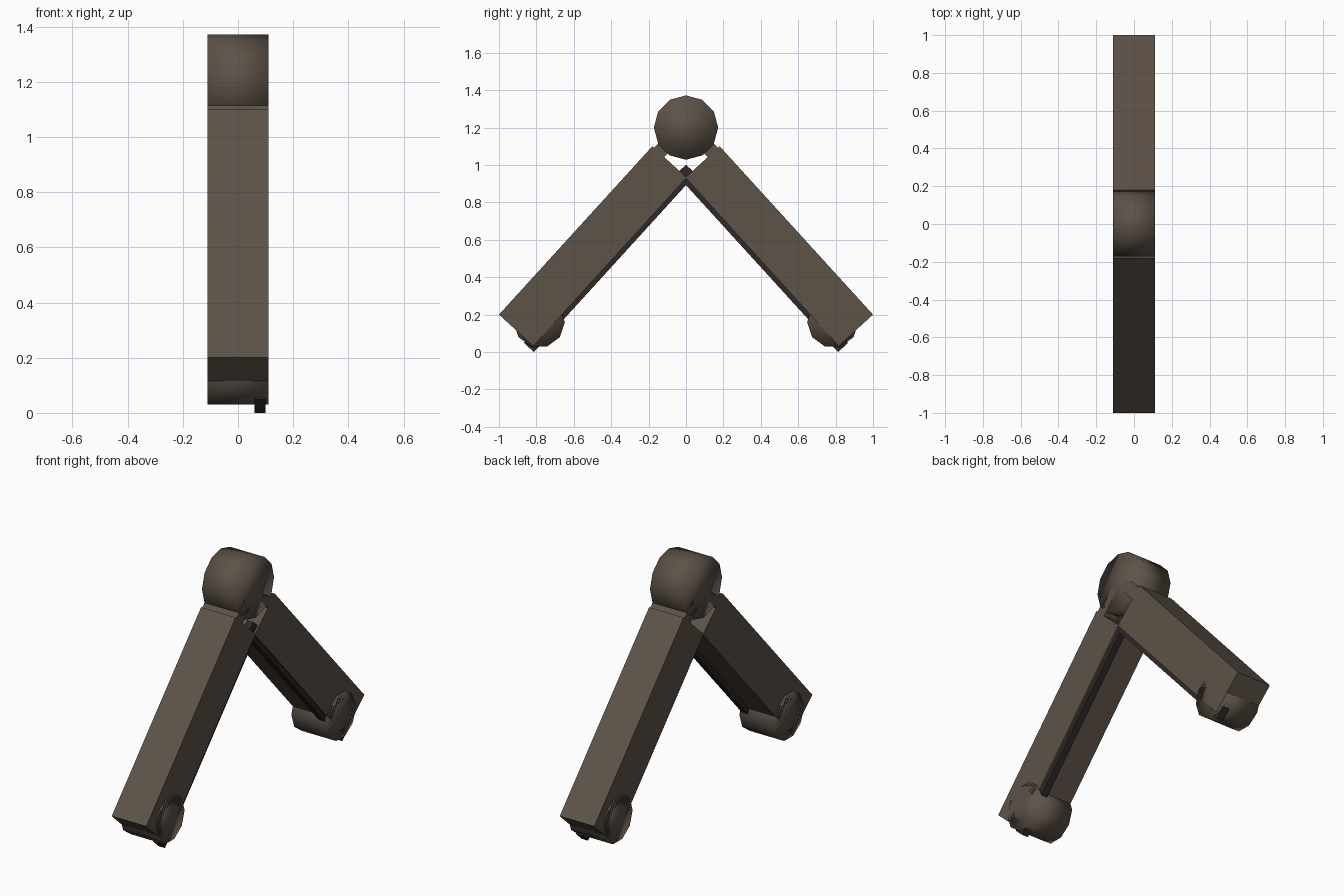
import bpy, bmesh, math
from mathutils import Vector

if "Cube" in bpy.data.objects:
    bpy.data.objects.remove(bpy.data.objects["Cube"])


def material(name, rgb):
    m = bpy.data.materials.new(name)
    m.diffuse_color = (*rgb, 1)
    m.use_nodes = True
    m.node_tree.nodes["Principled BSDF"].inputs["Base Color"].default_value = m.diffuse_color
    return m


BROWN = material("dull_brown", (0.11, 0.085, 0.065))
DARK = material("dark_brown", (0.027, 0.022, 0.02))


def extrude_x(name, profile, x0, x1, mat, smooth=False):
    """Extrude a (y, z) profile along x from x0 to x1."""
    bm = bmesh.new()
    face = bm.faces.new([bm.verts.new((x0, y, z)) for y, z in profile])
    geo = bmesh.ops.extrude_face_region(bm, geom=[face])["geom"]
    verts = [g for g in geo if isinstance(g, bmesh.types.BMVert)]
    bmesh.ops.translate(bm, verts=verts, vec=(x1 - x0, 0, 0))
    bmesh.ops.recalc_face_normals(bm, faces=bm.faces)
    for f in bm.faces:
        f.smooth = smooth
    me = bpy.data.meshes.new(name)
    bm.to_mesh(me)
    bm.free()
    me.materials.append(mat)
    ob = bpy.data.objects.new(name, me)
    bpy.context.collection.objects.link(ob)
    return ob


def ring(cy, cz, r, n):
    return [(cy + r * math.cos(2 * math.pi * i / n),
             cz + r * math.sin(2 * math.pi * i / n)) for i in range(n)]


W = 0.111                                   # half width of everything
LOW, HIGH = Vector((-1, 0.2)), Vector((-0.18, 1.1))   # outer edge of a leg
LENGTH = (HIGH - LOW).length
ALONG = (HIGH - LOW).normalized()
INWARD = Vector((ALONG.y, -ALONG.x))


def leg_box(name, side, s0, s1, n0, n1, x0, x1, mat):
    """Box in leg space: s along the leg, n towards the inside."""
    pts = [LOW + ALONG * s + INWARD * n
           for s, n in ((s0, n0), (s1, n0), (s1, n1), (s0, n1))]
    return extrude_x(name, [(side * p.x, p.y) for p in pts], x0, x1, mat)


# top hinge drum
extrude_x("hinge_drum", ring(0, 1.2, 0.172, 12), -W, W, BROWN, True)

for label, side in (("front", 1), ("back", -1)):
    # main beam and the hinge tab running into the drum
    leg_box(label + "_leg", side, 0, LENGTH, 0, 0.248, -W, W, BROWN)
    leg_box(label + "_hinge_tab", side, LENGTH - 0.02, LENGTH + 0.15,
            0.013, 0.086, -W, W, BROWN)
    # dark rail along the inner face
    leg_box(label + "_rail", side, -0.022, LENGTH + 0.048,
            0.2, 0.273, 0.06, 0.1, DARK)
    # foot roller
    roller = [(side * y, z) for y, z in ring(-0.785, 0.16, 0.137, 10)]
    extrude_x(label + "_foot_roller", roller, -W, W, BROWN, True)
